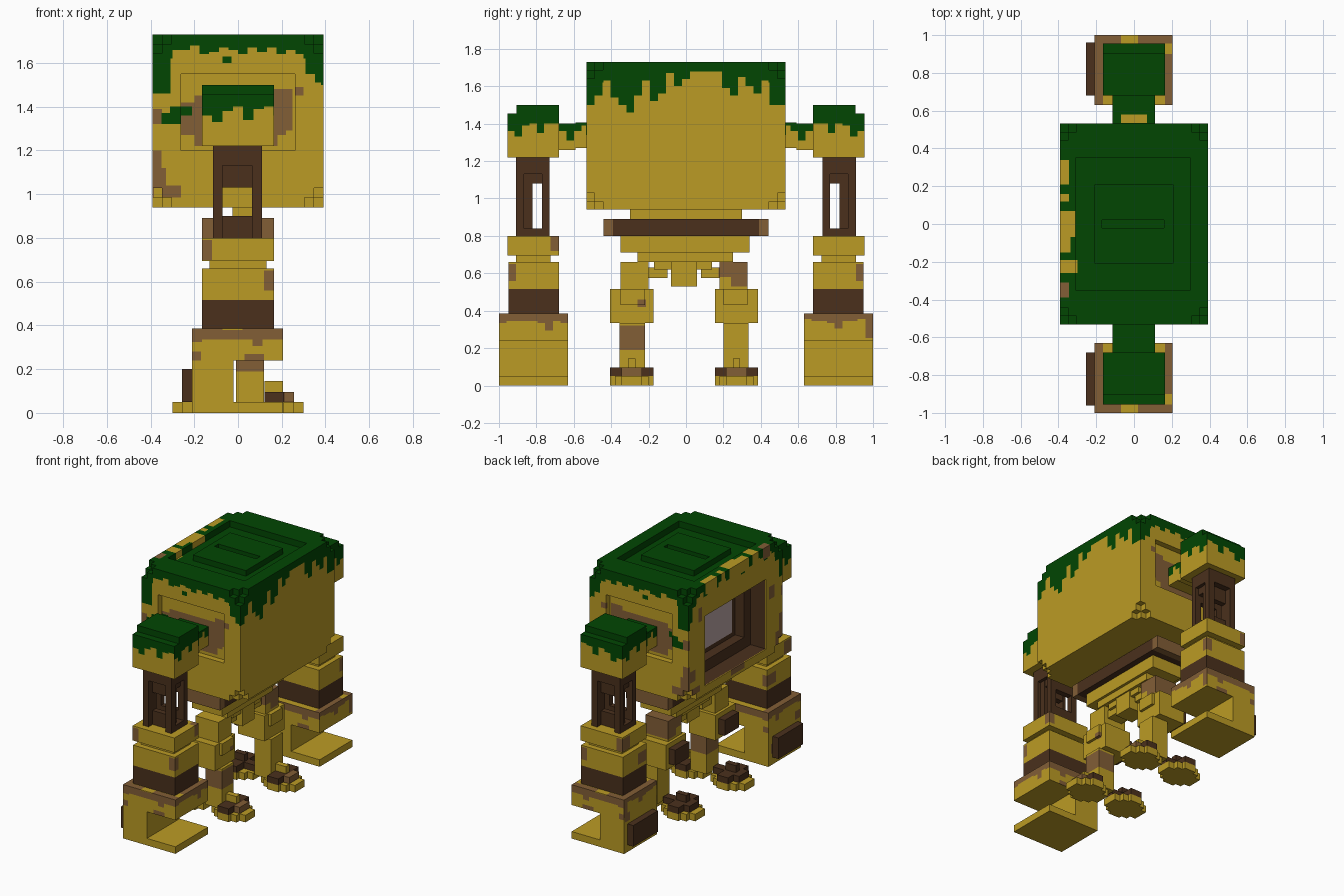
import bpy, bmesh

# ---------- flat colours ----------
MATS = []
for nm, c in (("mustard", (.50, .33, .018)), ("moss_green", (.0005, .061, .0008)),
              ("dark_brown", (.069, .030, .012)), ("worn_brown", (.225, .112, .037)),
              ("window_grey", (.50, .38, .38))):
    m = bpy.data.materials.new(nm)
    m.diffuse_color = (*c, 1)
    MATS.append(m)
MUS, GRN, DRK, BRN, GLS = range(5)


def part(name, add, cut=(), paint=(), flip=1, dy=0):
    """Blocky solid: union of boxes (x0,x1,y0,y1,z0,z1,colour) minus cuts,
    then faces inside the paint boxes are recoloured. flip=-1 mirrors in y."""
    def mir(bs):
        return [b if flip > 0 else (b[0], b[1], -b[3], -b[2], *b[4:]) for b in bs]
    add, cut, paint = mir(add), mir(cut), mir(paint)
    pl = [sorted({round(b[k * 2 + s], 3) for b in add + cut + paint for s in (0, 1)})
          for k in range(3)]
    idx = [{v: i for i, v in enumerate(p)} for p in pl]

    def cells(b):
        r = [range(idx[k][round(b[2 * k], 3)], idx[k][round(b[2 * k + 1], 3)]) for k in range(3)]
        return ((i, j, k) for i in r[0] for j in r[1] for k in r[2])
    solid = {}
    for b in add:
        for c in cells(b):
            solid[c] = b[6]
    for b in cut:
        for c in cells(b):
            solid.pop(c, None)
    bm, verts = bmesh.new(), {}
    for c, col in solid.items():
        for k in range(3):
            for s in (0, 1):
                n = list(c)
                n[k] += 2 * s - 1
                if tuple(n) in solid:
                    continue
                u, v = (k + 1) % 3, (k + 2) % 3
                ring = []
                for du, dv in ((0, 0), (1, 0), (1, 1), (0, 1)):
                    q = list(c)
                    q[k] += s
                    q[u] += du
                    q[v] += dv
                    q = tuple(q)
                    if q not in verts:
                        verts[q] = bm.verts.new([pl[a][q[a]] for a in range(3)])
                    ring.append(verts[q])
                f = bm.faces.new(ring if s else ring[::-1])
                p = f.calc_center_median()
                f.material_index = col
                for b in paint:
                    if all(b[2 * a] - 1e-4 <= p[a] <= b[2 * a + 1] + 1e-4 for a in range(3)):
                        f.material_index = b[6]
    me = bpy.data.meshes.new(name)
    bm.to_mesh(me)
    bm.free()
    for m in MATS:
        me.materials.append(m)
    ob = bpy.data.objects.new(name, me)
    ob.location.y = dy
    bpy.context.collection.objects.link(ob)
    return ob


def drips(axis, start, step, top, lens, a, b, col):
    """Row of painted runs hanging from z=top; lens are in hundredths."""
    out = []
    for i, n in enumerate(lens):
        s = start + i * step
        z = (top - n / 100, top + .01, col)
        if n:
            out.append((s, s + step, a, b, *z) if axis == 'x' else (a, b, s, s + step, *z))
    return out


# ---------- body ----------
X, Y, Z0, Z1, c = .392, .532, .94, 1.73, .044
cuts, paint = [], [(-.4, .4, -.54, .54, 1.68, 1.74, GRN)]
for sx in (-1, 1):                       # stepped corners, green at the top
    for sy in (-1, 1):
        for z, sz in ((Z0, 1), (Z1, -1)):
            for i, j, k in ((2, 1, 1), (1, 2, 1), (1, 1, 2)):
                xs = sorted((sx * X, sx * (X - i * c)))
                ys = sorted((sy * Y, sy * (Y - j * c)))
                cuts.append((*xs, *ys, *sorted((z, z + sz * k * c))))
        paint.append((*sorted((sx * .40, sx * .30)), *sorted((sy * .54, sy * .44)), 1.62, 1.74, GRN))
cuts += [(-.31, .30, -.35, .35, Z1 - .045, Z1),            # roof recess
         (-X, -.27, -.345, .345, 1.0, 1.50),               # rear window opening
         (-.27, -.20, -.27, .27, 1.08, 1.43)]
cuts += [(-.26, .26, *s, 1.20, 1.55) for s in ((-Y, -.49), (.49, Y))]   # shoulder sockets
side = (23, 18, 10, 19, 23, 27, 18, 10, 21, 17, 6, 13, 9, 5, 5, 5, 5, 14, 18, 8, 13, 17, 10, 23, 23)
paint += drips('y', -.532, .04256, Z1, side, .38, .4, GRN)
end = (27, 27, 7, 7, 5, 9, 8, 6, 7, 9, 6, 8, 6, 9, 7, 9, 18, 22)
for y in (-.535, .515):
    paint += drips('x', -.396, .044, Z1, end, y, y + .02, GRN)
    paint += [(-.07, -.03, y, y + .02, 1.60, 1.63, GRN),
              (-.392, -.33, y, y + .02, .94, 1.12, BRN),
              (-.33, -.26, y, y + .02, .985, 1.04, BRN),
              (-.392, -.35, y, y + .02, 1.12, 1.20, BRN),
              (-.392, -.348, y, y + .02, 1.32, 1.39, BRN),
              (-.35, -.26, y, y + .02, 1.32, 1.37, GRN),
              (-.31, -.26, y, y + .02, 1.37, 1.40, GRN),
              (.26, .30, y, y + .02, 1.45, 1.49, BRN)]
for y in (-.492, .486):                  # worn socket backs
    paint += [(-.26, .22, y, y + .006, 1.27, 1.42, BRN), (-.20, .18, y, y + .006, 1.22, 1.45, BRN),
              (.16, .25, y, y + .006, 1.29, 1.48, BRN), (-.26, -.21, y, y + .006, 1.36, 1.40, GRN)]
rear = (27, 14, 7, 5, 9, 6, 5, 5, 7, 5, 9, 5, 5, 5, 7, 5, 5, 8, 5, 6, 9, 5, 7, 12, 22)
paint += drips('y', -.532, .04256, Z1, rear, -.4, -.38, GRN)
for y0, y1, x1, col in ((.21, .34, -.345, MUS), (.12, .16, -.345, MUS), (-.07, .07, -.31, MUS),
                        (-.15, -.07, -.335, MUS), (-.26, -.19, -.30, MUS), (-.39, -.31, -.345, BRN)):
    paint.append((-.4, x1, y0, y1, 1.65, 1.74, col))
paint += [(-.4, -.385, y0, y1, z0, z1, BRN) for y0, y1, z0, z1 in
          ((-.532, -.45, .94, 1.08), (-.532, -.49, 1.08, 1.2), (.4, .532, .985, 1.03), (.45, .532, 1.08, 1.16),
           (-.44, -.38, 1.34, 1.43), (.38, .42, 1.48, 1.58), (-.1, .05, .96, 1.0))]
paint += [(-.385, -.19, -.35, .35, .99, 1.505, DRK),       # window lining and pane
          (-.202, -.198, -.235, .235, 1.11, 1.42, GLS)]
part("body", [(-X, X, -Y, Y, Z0, Z1, MUS)], cuts, paint)
part("roof_hatch", [(-.21, .21, -.21, .21, 1.68, 1.725, GRN)], [(-.17, .16, -.022, .022, 1.69, 1.725)])

# ---------- hips ----------
part("hip_stack",
     [(-.025, .11, -.30, .30, .89, .94, MUS), (-.165, .165, -.44, .44, .80, .89, DRK),
      (-.12, .12, -.35, .34, .71, .80, MUS), (-.10, .10, -.26, .25, .66, .71, MUS),
      (-.07, .08, -.17, .14, .62, .66, MUS), (-.05, .09, -.08, .06, .53, .665, MUS)], (),
     [(-.17, .17, -.45, -.39, .79, .90, BRN), (-.17, .17, .39, .45, .79, .90, BRN)])

# ---------- arms and legs (outer side is -y, mirrored for the other) ----------
for f, s in ((1, "right"), (-1, "left")):
    sh = [(-.165, .165, -.955, -.68, 1.22, 1.455, MUS), (-.165, .165, -.905, -.68, 1.455, 1.50, MUS)]
    shp = [(-.17, .17, -.96, -.67, 1.40, 1.51, GRN)]
    for a in (-.957, -.683):
        shp += drips('x', -.165, .0472, 1.5, (14, 17, 12, 10, 16, 11, 9), a, a + .006, GRN)
    for a in (-.168, .162):
        shp += drips('y', -.955, .0394, 1.5, (14, 17, 11, 10, 15, 10, 10), a, a + .006, GRN)
    part(s + "_shoulder", sh, (), shp, f)
    part(s + "_shoulder_link",
         [(-.115, .11, -.68, -.59, 1.26, 1.40, MUS), (-.115, .11, -.59, -.49, 1.27, 1.405, MUS)], (),
         [(-.12, .12, -.68, -.56, 1.36, 1.41, GRN), (-.12, .12, -.64, -.60, 1.31, 1.36, GRN),
          (-.12, .12, -.58, -.49, 1.39, 1.41, GRN), (-.12, .12, -.535, -.49, 1.34, 1.39, GRN)]
         + ([(-.07, .07, -.58, -.535, 1.40, 1.41, MUS)] if f < 0 else []), f)
    # open strut frame of the upper arm
    strut = [(-.115, .11, -.91, -.73, 1.13, 1.22, DRK), (-.09, .085, -.865, -.73, 1.08, 1.13, DRK)]
    for x, d in ((-.115, .022), (.065, 0)):
        strut += [(x, x + .045, -.91, -.865, .80, 1.13, DRK),
                  (x + d, x + d + .023, -.865, -.82, .80, 1.13, DRK),
                  (x, x + .045, -.77, -.73, .80, 1.13, DRK)]
    for y in (-.865, -.77):
        strut += [(-.07, .065, y, y + .04, .80, .90, DRK), (-.07, .065, y, y + .04, 1.03, 1.13, DRK)]
    strut.append((-.115, .11, -.865, -.73, .80, .84, DRK))
    part(s + "_upper_arm", strut, flip=f)
    # elbow rings
    part(s + "_elbow_rings",
         [(-.165, .165, -.955, -.68, .695, .80, MUS), (-.13, .13, -.91, -.725, .66, .695, MUS),
          (-.165, .165, -.95, -.68, .515, .66, MUS), (-.165, .165, -.95, -.68, .385, .515, DRK)], (),
         [(-.17, -.12, -.96, -.87, .70, .79, BRN), (.12, .17, -.96, -.91, .56, .65, BRN),
          (-.17, -.13, -.78, -.67, .54, .62, BRN)]
         + ([(.12, .17, -.725, -.67, .72, .80, BRN)] if f > 0 else []), f)
    # heavy forearm with a notch in front and a toe plate
    fp = []
    for a in (-1.003, -.633):
        fp += drips('x', -.21, .0461, .385, (6, 5, 5, 5, 5, 5, 8, 5, 5), a, a + .006, BRN)
        fp += [(.03, .12, a, a + .006, .20, .27, BRN), (-.21, -.17, a, a + .006, .24, .28, BRN)]
    for a in (-.213, .202):
        fp += drips('y', -1, .0411, .385, (5, 4, 4, 4, 4, 5, 9, 4, 5) if f > 0 else
                    (13, 3, 4, 4, 8, 5, 4, 4, 3), a, a + .006, BRN)
    fp += [(-.21, .205, -1, -.955, .38, .39, BRN), (-.21, -.165, -1, -.63, .38, .39, BRN),
           (.165, .205, -.9, -.63, .38, .39, BRN), (-.07, .02, -1, -.955, .38, .39, MUS),
           (-.213, -.207, -.99, -.93, .22, .28, BRN), (-.213, -.207, -.72, -.66, .08, .15, BRN)]
    part(s + "_forearm",
         [(-.21, .205, -1, -.63, .24, .385, MUS), (-.21, -.02, -1, -.63, .05, .24, MUS),
          (-.21, .205, -1, -.63, 0, .05, MUS)], (), fp, f)
    part(s + "_heel_plate", [(-.255, -.21, -.96, -.68, .05, .20, DRK)], flip=f)
    # thin inner leg
    part(s + "_leg",
         [(-.09, .09, -.34, -.19, .50, .66, MUS), (-.06, .06, -.20, -.09, .575, .63, MUS),
          (-.11, .10, -.395, -.165, .335, .515, MUS), (-.01, .12, -.345, -.21, .05, .335, MUS),
          (.10, .12, -.34, -.21, .43, .515, MUS)], (),
         [(-.13, .13, -.25, -.205, .42, .46, BRN), (-.02, .13, -.35, -.20, .19, .32, BRN)] if f > 0 else
         [(-.1, .1, -.345, -.185, .58, .67, BRN), (-.1, .1, -.345, -.25, .53, .58, BRN)], f, -.01)
    part(s + "_knee_pad", [(-.16, -.11, -.36, -.20, .37, .48, DRK)], flip=f, dy=-.01)
    # split foot: stepped front toe and heel
    for sx, nm in ((1, "_front_toe"), (-1, "_back_toe")):
        def bx(a, b, *r):
            return (*sorted((sx * a, sx * b)), *r)
        part(s + nm,
             [bx(.03, .30, -.335, -.225, 0, .05, MUS), bx(.075, .255, -.37, -.19, 0, .05, MUS),
              bx(.12, .21, -.395, -.165, 0, .05, MUS), bx(.122, .255, -.335, -.225, .05, .095, DRK),
              bx(.122, .21, -.395, -.165, .05, .095, DRK),
              bx(.122, .205, -.30, -.26, .095, .145, MUS if sx > 0 else DRK)]
             + ([bx(.03, .122, -.31, -.25, .05, .095, DRK)] if sx < 0 else []), (),
             [bx(.212, .26, -.34, -.22, .052, .1, BRN)] if sx > 0 else [], f, -.01)
